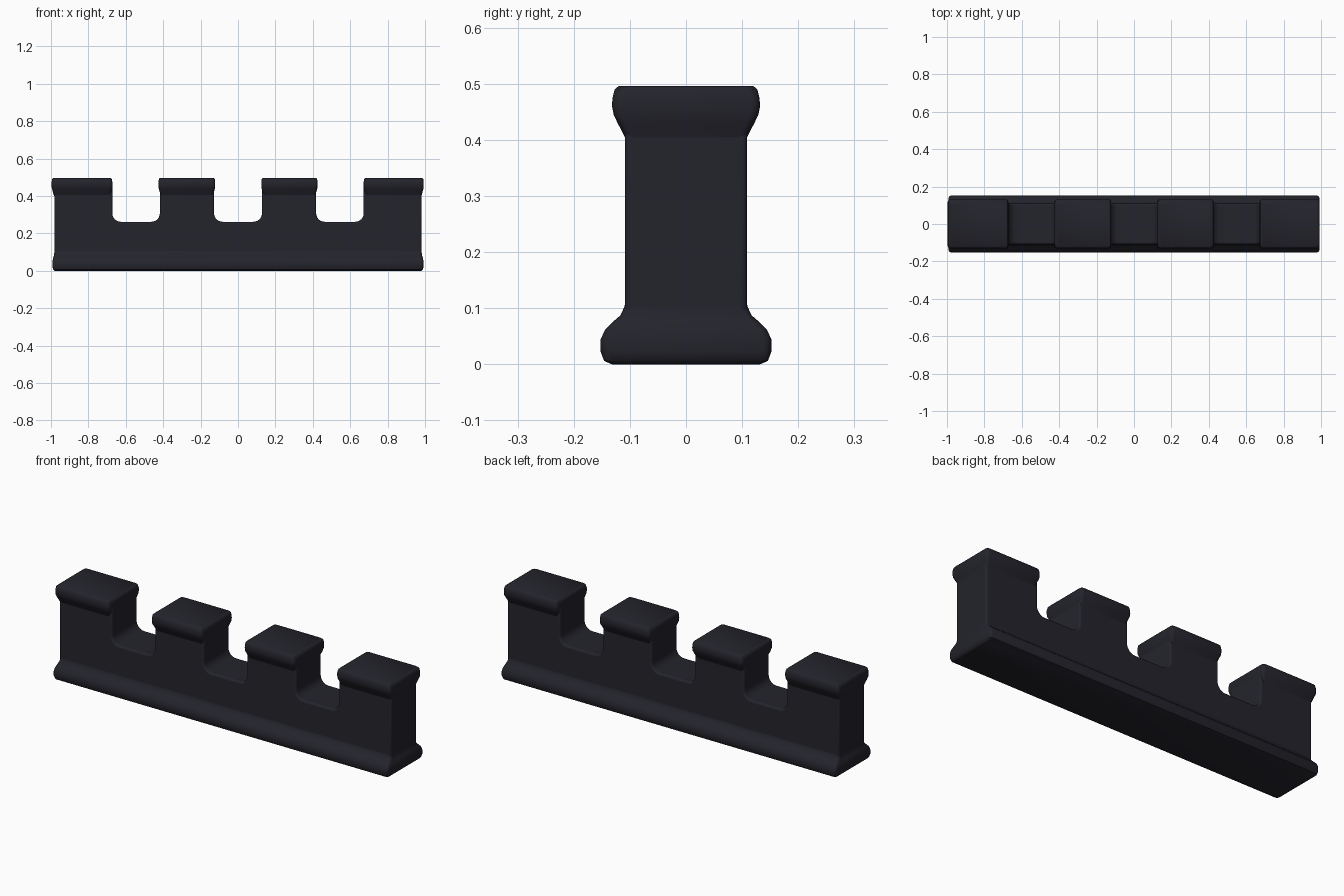
import bpy, bmesh, math

if "Cube" in bpy.data.objects:
    bpy.data.objects.remove(bpy.data.objects["Cube"])

stone = bpy.data.materials.new("dark slate")
stone.diffuse_color = (0.017, 0.017, 0.025, 1)
stone.use_nodes = True
stone.node_tree.nodes["Principled BSDF"].inputs["Base Color"].default_value = stone.diffuse_color


def finish(name, bm):
    bmesh.ops.recalc_face_normals(bm, faces=bm.faces)
    me = bpy.data.meshes.new(name)
    bm.to_mesh(me)
    bm.free()
    me.materials.append(stone)
    me.shade_smooth()
    me.set_sharp_from_angle(angle=math.radians(40))
    ob = bpy.data.objects.new(name, me)
    bpy.context.collection.objects.link(ob)
    return ob


def rounded_rect(cx, hx, hy, r, n=3):
    pts = []
    for q, (sx, sy) in enumerate([(1, 1), (-1, 1), (-1, -1), (1, -1)]):
        for i in range(n + 1):
            a = math.radians(90 * (q + i / n))
            pts.append((cx + sx * (hx - r) + r * math.cos(a),
                        sy * (hy - r) + r * math.sin(a)))
    return pts


def loft(name, cx, rings, r=0.015):
    """Stack rounded rectangles given as (half_x, half_y, z)."""
    bm = bmesh.new()
    rows = [[bm.verts.new((x, y, z)) for x, y in rounded_rect(cx, hx, hy, r)]
            for hx, hy, z in rings]
    for a, b in zip(rows, rows[1:]):
        for i in range(len(a)):
            j = (i + 1) % len(a)
            bm.faces.new((a[i], a[j], b[j], b[i]))
    bm.faces.new(rows[0][::-1])
    bm.faces.new(rows[-1])
    return finish(name, bm)


# Wall: crenellated front outline with rounded gap corners, extruded in depth
END, TOP, FLOOR, R = 0.982, 0.48, 0.262, 0.045
outline = [(-END, 0.03), (-END, TOP)]
for x0, x1 in [(-0.672, -0.418), (-0.128, 0.128), (0.418, 0.672)]:
    outline.append((x0, TOP))
    for cx, start in [(x0 + R, 180), (x1 - R, 270)]:
        for i in range(7):
            a = math.radians(start + 15 * i)
            outline.append((cx + R * math.cos(a), FLOOR + R + R * math.sin(a)))
    outline.append((x1, TOP))
outline += [(END, TOP), (END, 0.03)]

bm = bmesh.new()
face = bm.faces.new([bm.verts.new((x, -0.109, z)) for x, z in outline])
ext = bmesh.ops.extrude_face_region(bm, geom=[face])
for v in ext["geom"]:
    if isinstance(v, bmesh.types.BMVert):
        v.co.y = 0.109
wall = finish("crenellated_wall", bm)
bev = wall.modifiers.new("soft edges", "BEVEL")
bev.width, bev.segments = 0.01, 3
bev.limit_method, bev.angle_limit = "ANGLE", math.radians(40)

# Flared plinth along the foot
loft("plinth", 0, [
    (0.980, 0.132, 0.000), (0.988, 0.146, 0.006), (0.992, 0.152, 0.022),
    (0.992, 0.152, 0.045), (0.990, 0.144, 0.062), (0.986, 0.130, 0.076),
    (0.983, 0.117, 0.087), (0.982, 0.110, 0.102), (0.980, 0.107, 0.115)])

# Flared caps on the four merlons
for i, (x0, x1) in enumerate([(-0.996, -0.672), (-0.425, -0.122),
                              (0.125, 0.425), (0.672, 0.993)]):
    cx, h = (x0 + x1) / 2, (x1 - x0) / 2
    loft("merlon_cap_%d" % (i + 1), cx, [
        (h - 0.012, 0.107, 0.400), (h - 0.008, 0.114, 0.415),
        (h - 0.004, 0.122, 0.430), (h, 0.129, 0.445),
        (h, 0.132, 0.460), (h, 0.131, 0.475),
        (h - 0.002, 0.127, 0.490), (h - 0.008, 0.120, 0.496)])
